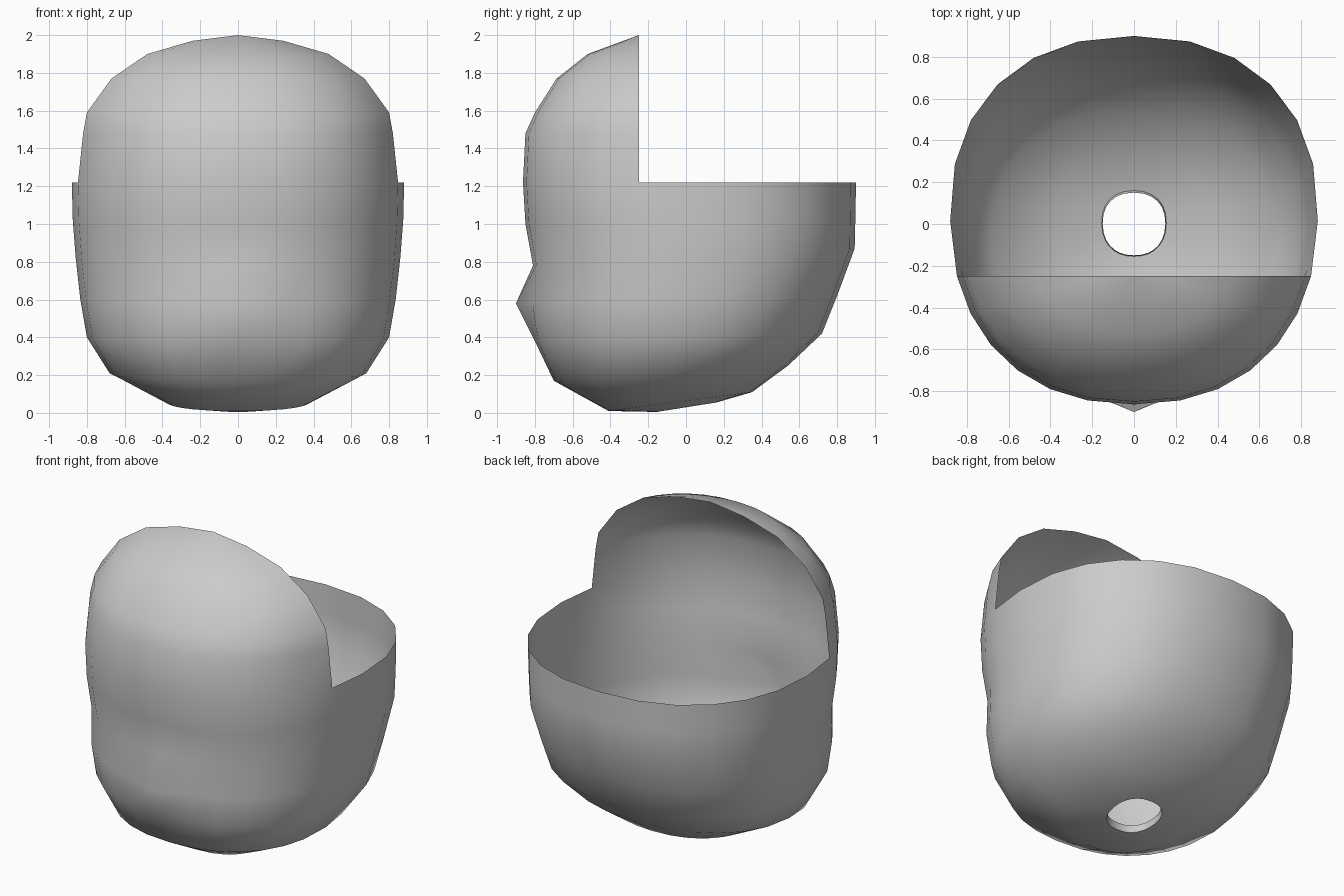
import bpy, bmesh, math

cube = bpy.data.objects.get("Cube")
if cube:
    bpy.data.objects.remove(cube, do_unlink=True)

POWER = 2.25      # roundness of the cross-sections
CUT_Y = -0.25     # plane where the upper face shell ends
CENTRE_Y = 0.05
FRONT, BACK = 12, 14

# Lower bowl rings: front z, front y, back z, back y, half width
BOWL = [
    (0.05, -0.15, 0.09, 0.15, 0.15),      # inner lip of the neck hole
    (0.005, -0.155, 0.055, 0.16, 0.155),
    (0.01, -0.41, 0.11, 0.35, 0.38),
    (0.17, -0.70, 0.25, 0.54, 0.68),
    (0.38, -0.80, 0.42, 0.72, 0.80),
    (0.58, -0.83, 0.62, 0.80, 0.835),
    (0.78, -0.81, 0.87, 0.893, 0.86),
    (1.0, -0.85, 1.04, 0.897, 0.875),
    (1.22, -0.863, 1.22, 0.90, 0.88),
]
# Upper face rings: z, front y, half width at the cut
FACE = [(1.48, -0.85, 0.82), (1.59, -0.80, 0.80), (1.77, -0.685, 0.67),
        (1.9, -0.52, 0.48), (1.97, -0.33, 0.24)]


def curve(v):
    return math.copysign(abs(v) ** (2 / POWER), v)


def start_angle(depth):
    return math.asin(((CENTRE_Y - CUT_Y) / depth) ** (POWER / 2))


bm = bmesh.new()


def bowl_ring(front_z, front_y, back_z, back_y, width):
    t0 = start_angle(0.913)
    angles = [t0 + (math.pi - 2 * t0) * i / FRONT for i in range(FRONT + 1)]
    angles += [math.pi - t0 + (math.pi + 2 * t0) * i / BACK for i in range(1, BACK)]
    mid = (front_y + back_y) / 2 + 0.03 * width / 0.88
    ring = []
    for t in angles:
        s = curve(math.sin(t))
        y = mid + s * ((front_y - mid) if s > 0 else (mid - back_y))
        f = (y - front_y) / (back_y - front_y)
        z = front_z + (back_z - front_z) * f
        ring.append(bm.verts.new((width * curve(math.cos(t)), y, z)))
    return ring


def face_ring(z, front_y, width):
    depth = CENTRE_Y - front_y
    t0 = start_angle(depth)
    ring = []
    for i in range(FRONT + 1):
        t = t0 + (math.pi - 2 * t0) * i / FRONT
        x = width * curve(math.cos(t) / math.cos(t0))
        ring.append(bm.verts.new((x, CENTRE_Y - depth * curve(math.sin(t)), z)))
    return ring


def bridge(a, b, closed):
    n = len(a)
    for i in range(n if closed else n - 1):
        j = (i + 1) % n
        bm.faces.new((a[j], a[i], b[i], b[j]))


# Bowl with the neck hole
rings = [bowl_ring(*r) for r in BOWL]
for low, high in zip(rings, rings[1:]):
    bridge(low, high, True)

# Nose: one point pulled forward
rings[5][FRONT // 2].co.y = -0.90

# Face shell above the front of the bowl, closing to a point at the crown
upper = [rings[-1][:FRONT + 1]] + [face_ring(*r) for r in FACE]
for v in (upper[0][0], upper[0][-1]):
    v.co.y = CUT_Y
for low, high in zip(upper, upper[1:]):
    bridge(low, high, False)
crown = bm.verts.new((0, CUT_Y, 2.0))
for a, b in zip(upper[-1], upper[-1][1:]):
    bm.faces.new((b, a, crown))

bmesh.ops.recalc_face_normals(bm, faces=bm.faces)
# Make the shell face outward
bm.normal_update()
if sum(f.normal.dot(f.calc_center_median() - crown.co * 0.5) * f.calc_area() for f in bm.faces) < 0:
    bmesh.ops.reverse_faces(bm, faces=bm.faces)

mesh = bpy.data.meshes.new("head_shell")
bm.to_mesh(mesh)
bm.free()
shell = bpy.data.objects.new("head_shell", mesh)
bpy.context.scene.collection.objects.link(shell)

# Plain grey surface
grey = bpy.data.materials.new("plain_grey")
grey.use_nodes = True
colour = (0.6, 0.6, 0.6, 1)
grey.diffuse_color = colour
grey.node_tree.nodes["Principled BSDF"].inputs["Base Color"].default_value = colour
mesh.materials.append(grey)

bpy.context.view_layer.objects.active = shell
shell.select_set(True)
bpy.ops.object.shade_smooth_by_angle(angle=math.radians(60))
